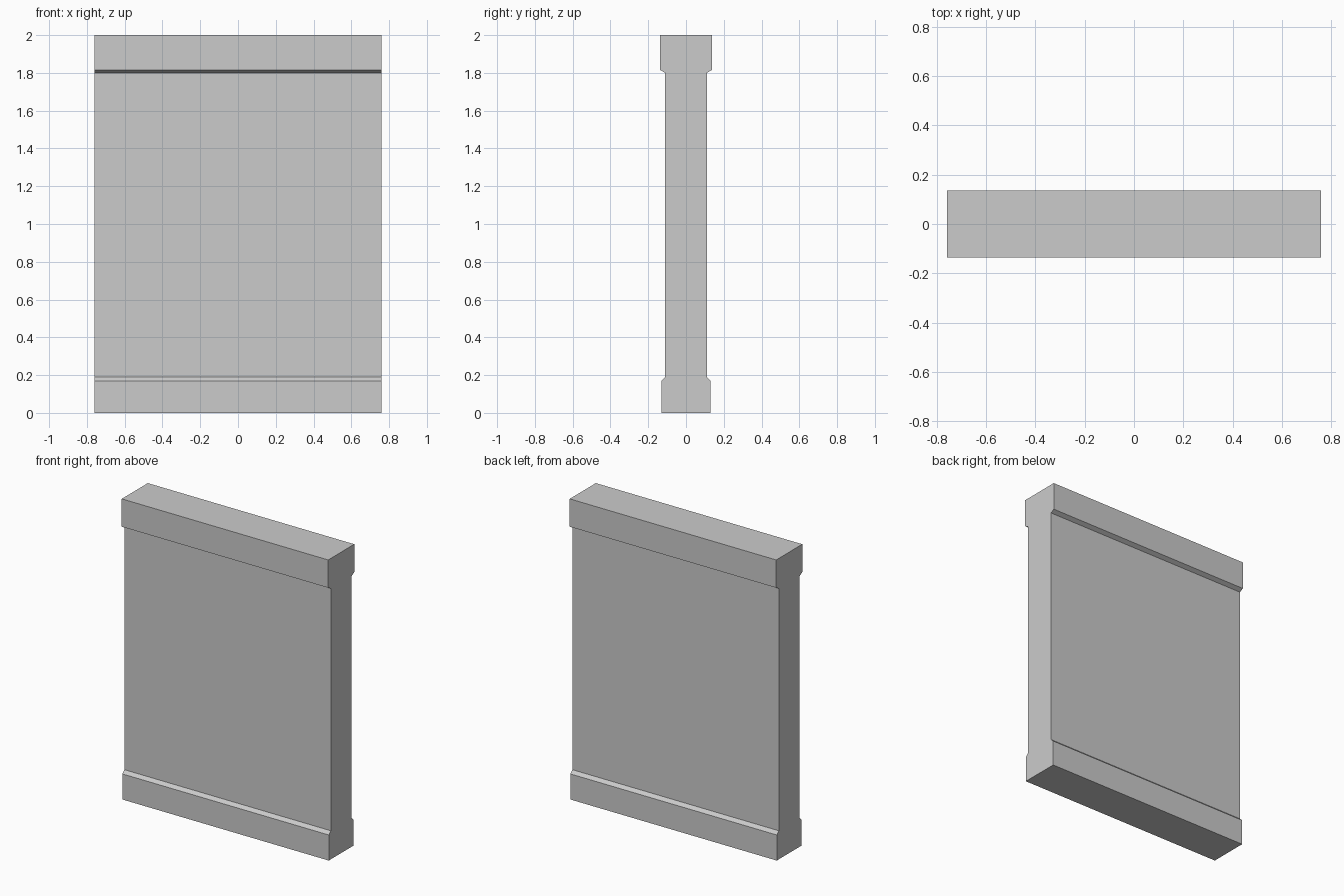
import bpy, bmesh
from mathutils import Vector

if "Cube" in bpy.data.objects:
    bpy.data.objects.remove(bpy.data.objects["Cube"])

HALF_WIDTH = 0.759

# Half of the wall's cross-section (y, z): base plinth, slim panel, cap
half = [(0.131, 0.0), (0.131, 0.17), (0.11, 0.19),
        (0.11, 1.80), (0.137, 1.815), (0.137, 2.0)]
profile = half + [(-y, z) for y, z in reversed(half)]

# Extrude the mirrored profile along the wall's length
bm = bmesh.new()
end = bm.faces.new([bm.verts.new((-HALF_WIDTH, y, z)) for y, z in profile])
ext = bmesh.ops.extrude_face_region(bm, geom=[end])
moved = [g for g in ext["geom"] if isinstance(g, bmesh.types.BMVert)]
bmesh.ops.translate(bm, verts=moved, vec=Vector((2 * HALF_WIDTH, 0, 0)))

# Make sure both ends are closed
bmesh.ops.holes_fill(bm, edges=[e for e in bm.edges if e.is_boundary], sides=0)
bmesh.ops.recalc_face_normals(bm, faces=bm.faces)

mesh = bpy.data.meshes.new("wall_panel")
bm.to_mesh(mesh)
bm.free()
wall = bpy.data.objects.new("wall_panel", mesh)
bpy.context.collection.objects.link(wall)
